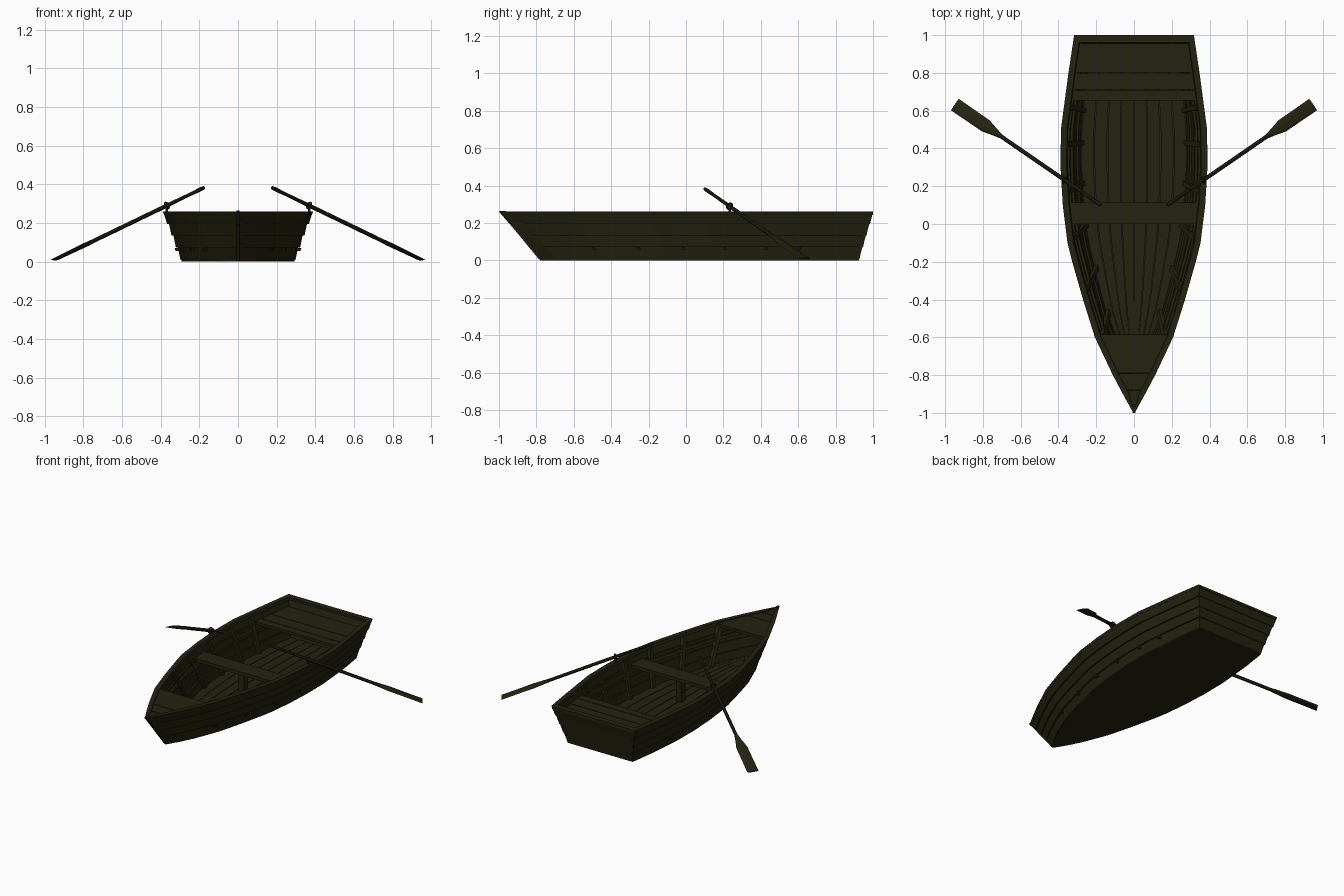
import bpy, bmesh, math
from mathutils import Vector

if "Cube" in bpy.data.objects:
    bpy.data.objects.remove(bpy.data.objects["Cube"])

wood = bpy.data.materials.new("dark_wood")
wood.diffuse_color = (0.018, 0.016, 0.005, 1)
wood.use_nodes = True
wood.node_tree.nodes["Principled BSDF"].inputs["Base Color"].default_value = wood.diffuse_color

# Half widths of the sheer line and the bottom edge along the hull
STATIONS = [(-1, .004, .004), (-.9, .057, .055), (-.8, .11, .098), (-.6, .205, .165),
            (-.4, .268, .21), (-.2, .325, .25), (-.1, .35, .266), (.1, .375, .284),
            (.3, .387, .293), (.5, .385, .292), (.8, .345, .27), (1, .315, .245)]
S = [st[0] for st in STATIONS]
Z0, Z1 = .008, .26


def hull(s, f):
    """Half width, y and z on the hull at station s and height fraction f."""
    s = max(-1, min(1, s))
    for a, b in zip(STATIONS, STATIONS[1:]):
        if s <= b[0]:
            k = (s - a[0]) / (b[0] - a[0])
            top, bot = a[1] + (b[1] - a[1]) * k, a[2] + (b[2] - a[2]) * k
            break
    y = (1 - f) * (.0725 + .8525 * s) + f * s
    return bot + (top - bot) * f, y, Z0 + (Z1 - Z0) * f


def width_at(y, z):
    f = (z - Z0) / (Z1 - Z0)
    return hull((y - (1 - f) * .0725) / ((1 - f) * .8525 + f), f)[0]


def loft(name, rings):
    """Bridge equal loops of points into a capped solid."""
    bm = bmesh.new()
    rows = [[bm.verts.new(p) for p in r] for r in rings]
    n = len(rows[0])
    for a, b in zip(rows, rows[1:]):
        for i in range(n):
            j = (i + 1) % n
            bm.faces.new((a[i], a[j], b[j], b[i]))
    bm.faces.new(rows[0][::-1])
    bm.faces.new(rows[-1])
    bmesh.ops.recalc_face_normals(bm, faces=bm.faces)
    mesh = bpy.data.meshes.new(name)
    bm.to_mesh(mesh)
    bm.free()
    mesh.materials.append(wood)
    ob = bpy.data.objects.new(name, mesh)
    bpy.context.collection.objects.link(ob)
    return ob


def box(name, x0, x1, y0, y1, z0, z1):
    return loft(name, [[(x0, y, z0), (x1, y, z0), (x1, y, z1), (x0, y, z1)] for y in (y0, y1)])


def strip(name, side, f0, f1, out0, out1, thick, stations=S):
    """A plank running along one side of the hull."""
    rings = []
    for s in stations:
        ring = []
        for f, off in ((f0, out0), (f1, out1), (f1, out1 - thick), (f0, out0 - thick)):
            w, y, z = hull(s, f)
            ring.append((side * max(.001, w + off * min(1, w / .05)), y, z))
        rings.append(ring)
    return loft(name, rings)


def slab(name, y0, y1, z, thick, inset):
    """A cross board trimmed to the hull width."""
    rings = []
    n = max(1, round((y1 - y0) / .06))
    for i in range(n + 1):
        y = y0 + (y1 - y0) * i / n
        w = max(.004, width_at(y, z) - inset)
        wb = max(.003, width_at(y, z - thick) - inset)
        rings.append([(-w, y, z), (w, y, z), (wb, y, z - thick), (-wb, y, z - thick)])
    return loft(name, rings)


# Overlapping side planks, rails and ribs
BANDS = [0, .26, .5, .74, 1]
for side in (-1, 1):
    for i, (a, b) in enumerate(zip(BANDS, BANDS[1:])):
        strip(f"side_plank_{i}", side, a, b, .004, -.006 if i < 3 else 0, .016)
    strip("gunwale", side, .93, 1, .002, .002, .032)
    strip("inner_stringer", side, .6, .67, -.012, -.012, .02)
    for i, s in enumerate((-.62, -.35, -.08, .17, .42, .62)):
        strip(f"rib_{i}", side, .04, .95, -.008, -.008, .026, (s - .014, s + .014))
        strip(f"rib_end_{i}", side, .19, .25, .013, .013, .03, (s - .01, s + .01))

# Transom planks and top rail
for i, (a, b) in enumerate(zip(BANDS, BANDS[1:])):
    rings = []
    for f, lap in ((a, .003), (b, -.003 if i < 3 else 0)):
        w, y, z = hull(1, f)
        rings.append([(-w, y + lap, z), (w, y + lap, z), (w, y - .022, z), (-w, y - .022, z)])
    loft(f"transom_plank_{i}", rings)
box("transom_rail", -.31, .31, .962, 1, .242, .26)

# Stem post
loft("stem_post", [[(-.008, y, z), (.008, y, z), (.008, y + .035, z), (-.008, y + .035, z)]
                   for y, z in ((-.785, .004), (-1, .265))])

# Bottom shell with floor boards on top
rings = []
for s in S:
    w, y, z = hull(s, 0)
    rings.append([(-w, y, 0), (w, y, 0), (w, y, .014), (-w, y, .014)])
loft("bottom", rings)
for i in range(8):
    u0, u1 = -1 + i / 4 + .008, -1 + (i + 1) / 4 - .008
    rings = []
    for s in S[1:]:
        w, y, z = hull(s, 0)
        w -= .012
        y -= .015
        rings.append([(w * u0, y, .012), (w * u1, y, .012), (w * u1, y, .022), (w * u0, y, .022)])
    loft(f"floor_board_{i}", rings)

# Bow deck, stern seat and middle thwart with its post
for i, (a, b) in enumerate(((-.97, -.882), (-.878, -.792), (-.788, -.585))):
    slab(f"bow_deck_{i}", a, b, .255, .02, .005)
for i, (a, b) in enumerate(((.655, .708), (.712, .798), (.802, .955))):
    slab(f"stern_seat_{i}", a, b, .2, .018, .014)
slab("thwart", 0, .115, .2, .022, .014)
box("thwart_post", -.02, .02, .035, .08, .015, .18)

# Oars and oarlocks
for side in (-1, 1):
    p0, p1 = Vector((side * .175, .1, .383)), Vector((side * .948, .632, .01))
    d = (p1 - p0).normalized()
    lat = d.cross(Vector((0, 0, 1))).normalized()
    nrm = lat.cross(d)
    rings = []
    for t, w, h in ((0, .009, .009), (.02, .011, .011), (.1, .009, .009), (.3, .011, .011),
                    (.68, .011, .011), (.72, .019, .01), (.79, .036, .008), (.9, .036, .006),
                    (1, .037, .004)):
        c = p0.lerp(p1, t)
        rings.append([c + lat * w * math.cos(k * math.pi / 4) + nrm * h * math.sin(k * math.pi / 4)
                      for k in range(8)])
    loft("oar", rings)
    c = p0.lerp(p1, .25)
    box("oarlock_post", c.x - .007, c.x + .007, c.y - .007, c.y + .007, .245, c.z - .012)
    bpy.ops.mesh.primitive_torus_add(major_segments=12, minor_segments=6, major_radius=.017,
                                     minor_radius=.005, location=c,
                                     rotation=d.to_track_quat('Z', 'Y').to_euler())
    ring = bpy.context.object
    ring.name = "oarlock_ring"
    ring.data.materials.append(wood)
